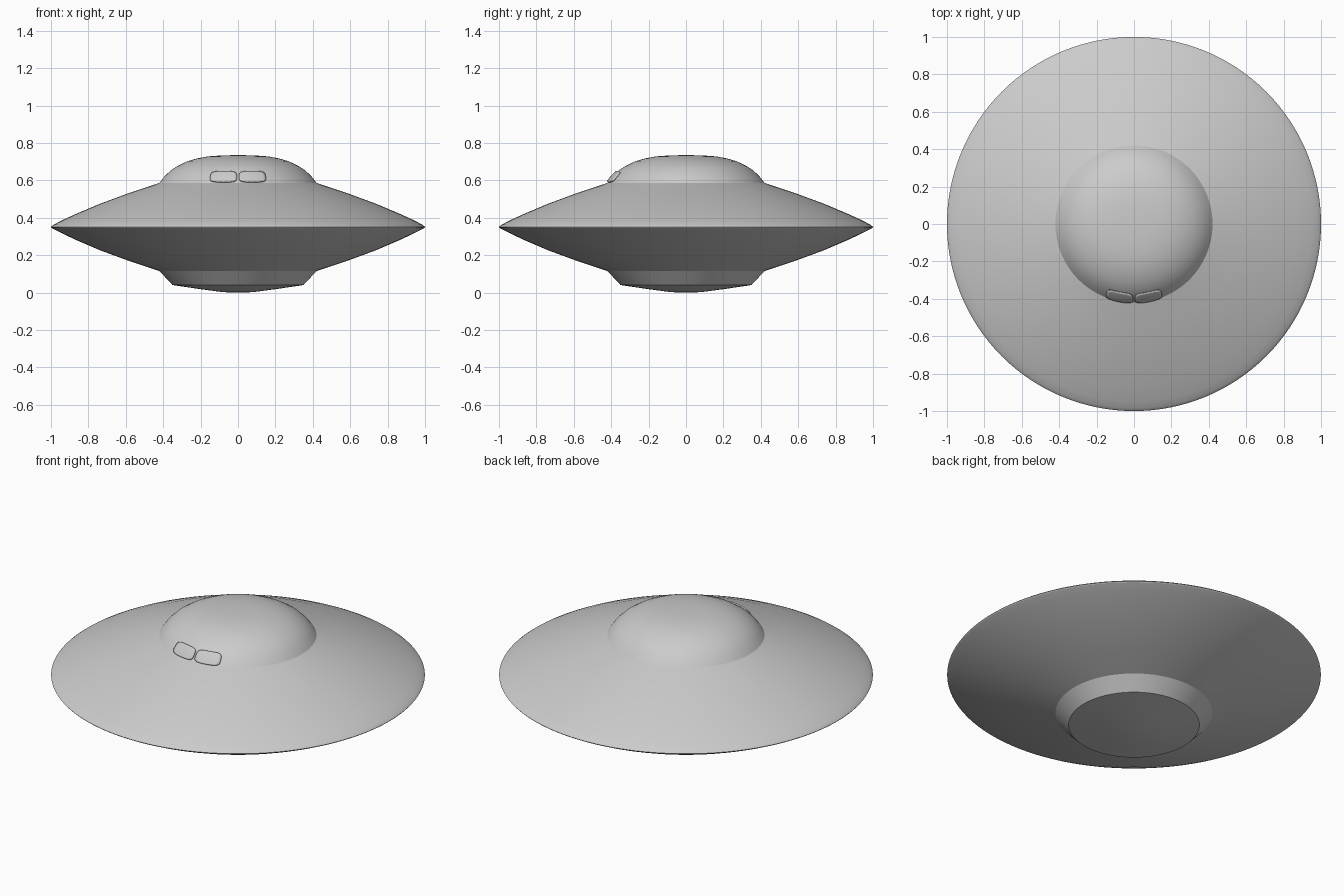
import bpy, bmesh, math

if "Cube" in bpy.data.objects:
    bpy.data.objects.remove(bpy.data.objects["Cube"])

def finish(obj, angle):
    bpy.ops.object.select_all(action='DESELECT')
    obj.select_set(True)
    bpy.context.view_layer.objects.active = obj
    bpy.ops.object.shade_smooth_by_angle(angle=math.radians(angle))

def new_object(name, bm):
    bmesh.ops.recalc_face_normals(bm, faces=bm.faces)
    me = bpy.data.meshes.new(name)
    bm.to_mesh(me)
    bm.free()
    obj = bpy.data.objects.new(name, me)
    bpy.context.collection.objects.link(obj)
    return obj

def lathe(name, profile, steps=128):
    bm = bmesh.new()
    vs = [bm.verts.new((r, 0, z)) for r, z in profile]
    es = [bm.edges.new(p) for p in zip(vs, vs[1:])]
    bmesh.ops.spin(bm, geom=vs + es, axis=(0, 0, 1), cent=(0, 0, 0),
                   angle=math.tau, steps=steps, use_duplicate=False)
    bmesh.ops.remove_doubles(bm, verts=bm.verts, dist=1e-5)
    obj = new_object(name, bm)
    finish(obj, 20)
    return obj

# Saucer body: belly, rim, upper hull and dome in one profile
lathe("saucer_body", [
    (0, 0), (0.08, 0.002), (0.2, 0.018), (0.35, 0.04), (0.42, 0.115),
    (0.58, 0.168), (0.74, 0.227), (0.87, 0.283), (0.95, 0.321), (0.985, 0.339),
    (0.997, 0.346), (1.0, 0.35), (0.997, 0.354), (0.985, 0.363), (0.95, 0.382),
    (0.87, 0.419), (0.74, 0.474), (0.58, 0.533), (0.42, 0.586),
    (0.395, 0.619), (0.36, 0.653), (0.32, 0.679), (0.27, 0.702), (0.22, 0.717),
    (0.16, 0.728), (0.09, 0.733), (0, 0.735)])

# Pair of rounded windows hugging the front of the dome
def dome_point(x, z, lift=0.003):
    t = (z - 0.586) / 0.067
    r = 0.42 - 0.06 * t + 0.018 * t * (1 - t) + lift
    return (x, -math.sqrt(r * r - x * x), z + lift)

def power(c, e):
    return math.copysign(abs(c) ** e, c)

bm = bmesh.new()
n, rings = 40, 5
for side in (1, -1):
    centre = bm.verts.new(dome_point(side * 0.077, 0.616))
    prev = None
    for k in range(1, rings + 1):
        ring = []
        for i in range(n):
            a = math.tau * i / n
            u = power(math.cos(a), 0.5) * k / rings
            v = power(math.sin(a), 0.5) * k / rings
            x = 0.077 + 0.071 * u - 0.006 * max(u, 0) * v
            ring.append(bm.verts.new(dome_point(side * x, 0.616 + 0.028 * v)))
        for i in range(n):
            j = (i + 1) % n
            if prev:
                bm.faces.new((prev[i], ring[i], ring[j], prev[j]))
            else:
                bm.faces.new((centre, ring[i], ring[j]))
        prev = ring
windows = new_object("dome_windows", bm)
solid = windows.modifiers.new("thickness", 'SOLIDIFY')
solid.thickness = 0.008
solid.offset = 0
finish(windows, 30)
